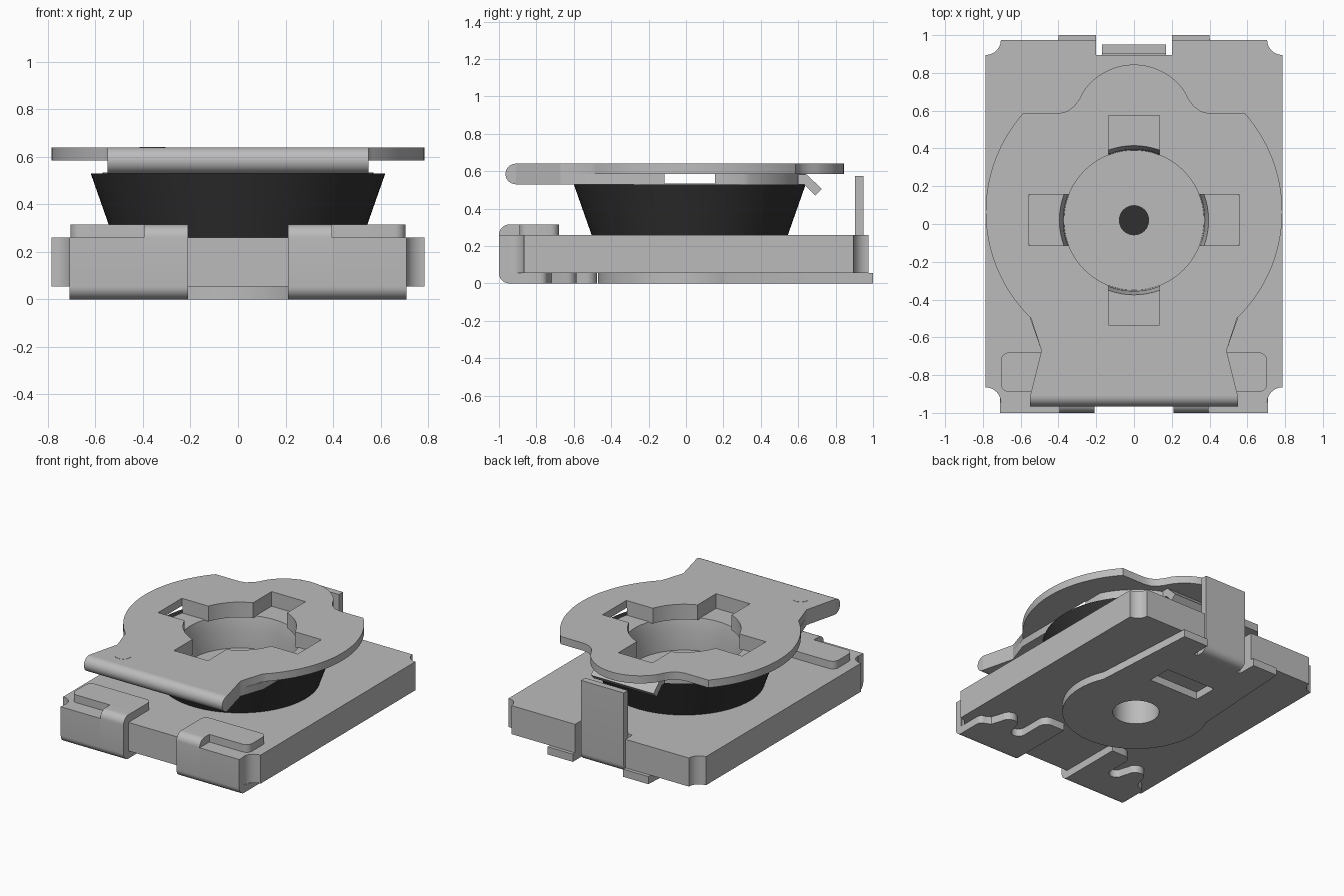
import bpy, bmesh, math

cube = bpy.data.objects.get("Cube")
if cube:
    bpy.data.objects.remove(cube, do_unlink=True)


def material(name, value):
    m = bpy.data.materials.new(name)
    m.use_nodes = True
    col = (value, value, value, 1)
    m.diffuse_color = col
    m.node_tree.nodes["Principled BSDF"].inputs["Base Color"].default_value = col
    return m


GREY = material("light grey", 0.5)
BLACK = material("rotor black", 0.03)
parts = []
CY = 0.02  # rotor axis position in y


def add_object(name, mesh, mat):
    ob = bpy.data.objects.new(name, mesh)
    bpy.context.collection.objects.link(ob)
    mesh.materials.clear()
    mesh.materials.append(mat)
    parts.append(ob)
    return ob


def arc(cx, cy, r, a0, a1, n=12):
    """Points on an arc, angles in degrees, both ends included."""
    return [(cx + r * math.cos(math.radians(a0 + (a1 - a0) * i / n)),
             cy + r * math.sin(math.radians(a0 + (a1 - a0) * i / n))) for i in range(n + 1)]


def circle(cx, cy, r, n=64):
    return arc(cx, cy, r, 0, 360, n)[:-1]


def mirrored(half):
    """Close a right-hand half outline with its mirror image."""
    return half + [(-x, y) for x, y in reversed(half) if abs(x) > 1e-4]


def prism(name, loops, lo, hi, mat=GREY, axis="z"):
    """Extrude an outline with holes; axis x reads the outline as (y, z)."""
    cu = bpy.data.curves.new(name, "CURVE")
    cu.dimensions, cu.fill_mode = "2D", "BOTH"
    cu.extrude = (hi - lo) / 2
    for loop in loops:
        sp = cu.splines.new("POLY")
        sp.points.add(len(loop) - 1)
        for p, (u, v) in zip(sp.points, loop):
            p.co = (u, v, 0, 1)
        sp.use_cyclic_u = True
    tmp = bpy.data.objects.new(name, cu)
    bpy.context.collection.objects.link(tmp)
    dg = bpy.context.evaluated_depsgraph_get()
    mesh = bpy.data.meshes.new_from_object(tmp.evaluated_get(dg))
    bpy.data.objects.remove(tmp, do_unlink=True)
    bm = bmesh.new()
    bm.from_mesh(mesh)
    bmesh.ops.remove_doubles(bm, verts=bm.verts, dist=1e-5)
    for v in bm.verts:
        u, w, h = v.co.x, v.co.y, v.co.z + (lo + hi) / 2
        v.co = (h, u, w) if axis == "x" else (u, w, h)
    bmesh.ops.recalc_face_normals(bm, faces=bm.faces)
    bm.to_mesh(mesh)
    bm.free()
    return add_object(name, mesh, mat)


def lathe(name, profile, mat, n=72):
    """Spin a closed (radius, height) loop about the rotor axis."""
    bm = bmesh.new()
    rings = [[bm.verts.new((x, y, z)) for x, y in circle(0, CY, r, n)] for r, z in profile]
    for i, a in enumerate(rings):
        b = rings[(i + 1) % len(rings)]
        for j in range(n):
            k = (j + 1) % n
            bm.faces.new((a[j], a[k], b[k], b[j]))
    bmesh.ops.recalc_face_normals(bm, faces=bm.faces)
    mesh = bpy.data.meshes.new(name)
    bm.to_mesh(mesh)
    bm.free()
    return add_object(name, mesh, mat)


# Base block with scooped corners, rear notch and a central bore
BORE = circle(0, CY, 0.155, 40)
base = ([(0.2, 0.895), (0.2, 0.975)] + arc(0.785, 0.975, 0.08, 180, 270, 10))[::-1]
base = arc(0.785, -0.945, 0.08, 180, 90, 10) + base
prism("base_block", [mirrored(base), BORE], 0.055, 0.26)

# Bottom contact plate: disc, arm to the back, slot and hole
plate = arc(0, CY, 0.49, -90, 24, 32) + [(0.4, 1.0), (0.2, 1.0), (0.2, 0.86)]
slot = [(-0.2, 0.41), (0.2, 0.41), (0.2, 0.59), (-0.2, 0.59)]
prism("bottom_plate", [mirrored(plate), slot, BORE], 0, 0.055)

# Upright rear tab, bent up out of the bottom plate
tab = [(0.86, 0)] + arc(0.895, 0.055, 0.055, -90, 0, 8) + [(0.95, 0.575), (0.903, 0.575), (0.903, 0.055), (0.86, 0.055)]
prism("rear_tab", [tab], -0.17, 0.17, axis="x")

# Front clips wrapped round the base edge
wrap = ([(-0.88, 0)] + arc(-0.945, 0.055, 0.055, 270, 180, 8)
        + arc(-0.945, 0.26, 0.055, 180, 90, 8)
        + [(-0.88, 0.315), (-0.88, 0.26), (-0.945, 0.26), (-0.945, 0.055), (-0.88, 0.055)])
wall = ([(-0.88, 0)] + arc(-0.945, 0.055, 0.055, 270, 180, 8)
        + [(-1.0, 0.26), (-0.945, 0.26), (-0.945, 0.055), (-0.88, 0.055)])
top_pad = ([(0.21, -0.88), (0.395, -0.88), (0.395, -0.89)] + arc(0.66, -0.845, 0.045, -90, 0, 6)
           + arc(0.66, -0.725, 0.045, 0, 90, 6) + arc(0.255, -0.725, 0.045, 90, 180, 6))
fingers = ([(0.21, -0.88), (0.71, -0.88), (0.71, -0.78)] + arc(0.67, -0.78, 0.04, 0, 90, 5)
           + [(0.635, -0.72)] + arc(0.55, -0.645, 0.06, 0, 180, 10)
           + arc(0.425, -0.69, 0.05, 0, -180, 8)
           + arc(0.315, -0.535, 0.06, 0, 90, 5) + [(0.21, -0.475)])
for s, side in ((1, "left"), (-1, "right")):
    span = lambda a, b: sorted((s * a, s * b))
    prism(side + "_clip_wrap", [wrap], *span(0.21, 0.395), axis="x")
    prism(side + "_clip_wall", [wall], *span(0.395, 0.71), axis="x")
    prism(side + "_clip_top_pad", [[(s * x, y) for x, y in top_pad]], 0.26, 0.315)
    prism(side + "_clip_fingers", [[(s * x, y) for x, y in fingers]], 0, 0.055)

# Rotor cone with its metal cup
lathe("rotor_cone", [(0.16, 0.26), (0.525, 0.26), (0.62, 0.53), (0.4, 0.53), (0.4, 0.3), (0.16, 0.3)], BLACK)
lathe("rotor_cup", [(0.57, 0.528), (0.57, 0.535), (0.395, 0.535), (0.375, 0.45),
                    (0.37, 0.3), (0.4, 0.3), (0.4, 0.528)], GREY)
prism("cup_floor", [circle(0, CY, 0.38)], 0.3, 0.31)
prism("cup_centre_dot", [circle(0, CY, 0.08, 32)], 0.31, 0.315, BLACK)

# Cross-shaped driver opening, built quarter by quarter
W, R, E = 0.135, 0.37, 0.555
A0 = math.degrees(math.asin(W / R))


def quarter(k):
    pts = [(E, -W), (E, W)] + arc(0, 0, R, A0, 90 - A0, 14)
    c, s = ((1, 0), (0, 1), (-1, 0), (0, -1))[k]
    return [(x * c - y * s, x * s + y * c + CY) for x, y in pts]


cross = [p for k in range(4) for p in quarter(k)]

# Upper layer of the folded wiper plate
upper = ([(0.55, -0.91), (0.49, -0.67)] + arc(0, 0.065, 0.785, -46, 41.5, 40)
         + [(0.4, 0.585), (0.355, 0.596), (0.315, 0.625), (0.287, 0.665)]
         + arc(0, 0.52, 0.324, 33.7, 90, 16))
prism("wiper_upper_layer", [mirrored(upper), cross], 0.585, 0.64)

# Lower layer, split in two by the open side slots
back = quarter(0)[2:] + quarter(1) + [(-0.55, CY + W)] + arc(0, CY, 0.62, 152.5, 27.5, 32) + [(0.55, CY + W)]
front = quarter(2)[2:] + quarter(3) + [
    (0.55, CY - W), (0.55, -0.5), (0.49, -0.67), (0.55, -0.91),
    (-0.55, -0.91), (-0.49, -0.67), (-0.55, -0.5), (-0.55, CY - W)]
prism("wiper_lower_back", [back], 0.53, 0.585)
prism("wiper_lower_front", [front], 0.53, 0.585)

# Rounded front fold, bent rear lip and small round mark
prism("wiper_fold", [arc(-0.91, 0.585, 0.055, 90, 270, 16)], -0.55, 0.55, axis="x")
lip = [(0.6, 0.53), (0.6, 0.583), (0.645, 0.583), (0.725, 0.505), (0.69, 0.47), (0.63, 0.53)]
prism("wiper_lip", [lip], -0.25, 0.25, axis="x")
prism("round_mark", [circle(-0.36, -0.79, 0.055, 32)], 0.638, 0.642)

# Smooth the curved sides, keep real edges crisp
bpy.ops.object.select_all(action="DESELECT")
for ob in parts:
    ob.select_set(True)
bpy.context.view_layer.objects.active = parts[0]
bpy.ops.object.shade_smooth_by_angle(angle=math.radians(30))
